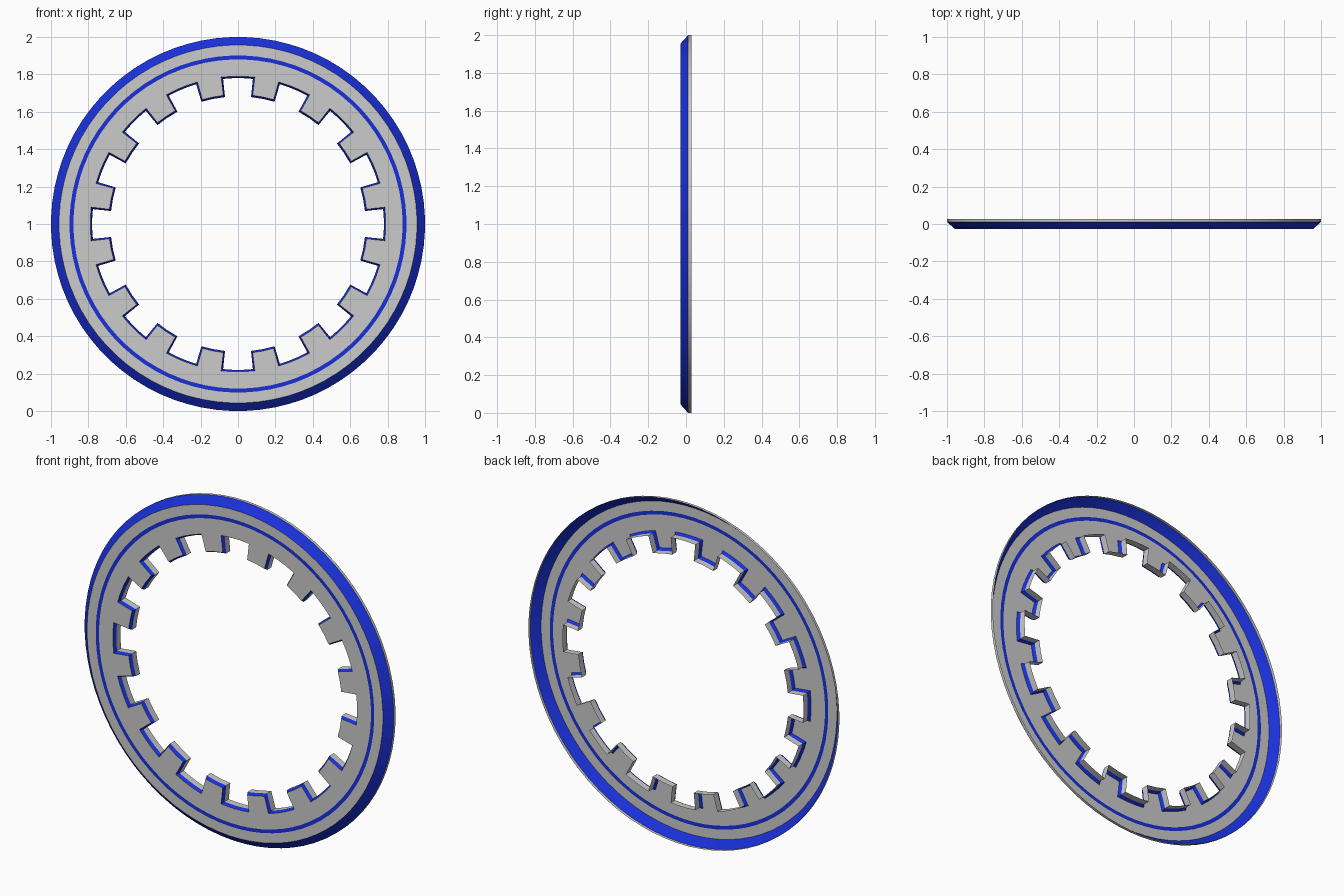
import bpy, bmesh, math

if "Cube" in bpy.data.objects:
    bpy.data.objects.remove(bpy.data.objects["Cube"])

TEETH = 16
PITCH = 2 * math.pi / TEETH
FRONT, STEP, EDGE, BACK = -0.028, -0.010, 0.011, 0.028

blue = bpy.data.materials.new("blue")
blue.diffuse_color = (0.01, 0.03, 0.7, 1)
blue.use_nodes = True
blue.node_tree.nodes["Principled BSDF"].inputs["Base Color"].default_value = blue.diffuse_color


def loop(y, half_deg, r_notch, r_tip=None):
    """Closed outline; plain circle when no tip radius is given."""
    r_tip = r_tip or r_notch
    h = math.radians(half_deg)
    pts = []
    for i in range(TEETH):
        c = (i + 0.5) * PITCH
        cols = [(c + h * t, r_tip) for t in (-1, 0, 1)]
        gap = PITCH - 2 * h
        cols += [(c + h + gap * t / 3, r_notch) for t in range(4)]
        pts += [(r * math.sin(a), y, 1 + r * math.cos(a)) for a, r in cols]
    return pts


def band(name, loops, mat=None):
    """Open surface running through successive outlines, from outside to inside."""
    bm = bmesh.new()
    rows = [[bm.verts.new(p) for p in l] for l in loops]
    n = len(rows[0])
    for a, b in zip(rows, rows[1:]):
        for i in range(n):
            j = (i + 1) % n
            f = bm.faces.new((a[j], a[i], b[i], b[j]))
            f.normal_update()
    bad = [f for f in bm.faces if f.calc_area() < 1e-7]
    bmesh.ops.delete(bm, geom=bad, context='FACES')
    bmesh.ops.remove_doubles(bm, verts=bm.verts, dist=1e-5)
    bm.normal_update()
    # the front of the shell faces -y, its rim faces out, the bore faces in
    if "bore" not in name:
        flat = [f for f in bm.faces if abs(f.normal.y) > 0.3]
        if flat and flat[0].normal.y > 0:
            bmesh.ops.reverse_faces(bm, faces=bm.faces)
    me = bpy.data.meshes.new(name)
    bm.to_mesh(me)
    bm.free()
    ob = bpy.data.objects.new(name, me)
    bpy.context.collection.objects.link(ob)
    if mat:
        me.materials.append(mat)
    bpy.ops.object.select_all(action='DESELECT')
    ob.select_set(True)
    bpy.context.view_layer.objects.active = ob
    bpy.ops.object.shade_smooth_by_angle(angle=math.radians(25))
    return ob


FACE_H, BORE_H = 4.7, 5.4     # tooth half angles on the face and in the bore

# outer rim and blue chamfer
band("outer_rim", [loop(BACK, FACE_H, 1.0), loop(EDGE, FACE_H, 1.0)])
band("outer_chamfer", [loop(EDGE, FACE_H, 1.0), loop(FRONT, FACE_H, 0.957)], blue)

# front face with an inlaid blue stripe; the back of the shell stays open
band("outer_face", [loop(FRONT, FACE_H, 0.957), loop(FRONT, FACE_H, 0.901)])
band("stripe", [loop(FRONT, FACE_H, 0.901), loop(FRONT, FACE_H, 0.880)], blue)
band("toothed_face", [loop(FRONT, FACE_H, 0.880), loop(FRONT, FACE_H, 0.790, 0.692)])

# blue bevel around the teeth, then the grey bore wall
band("bore_bevel", [loop(FRONT, FACE_H, 0.790, 0.692), loop(STEP, BORE_H, 0.780, 0.682)], blue)
band("bore_wall", [loop(STEP, BORE_H, 0.780, 0.682), loop(BACK, BORE_H, 0.780, 0.682)])
